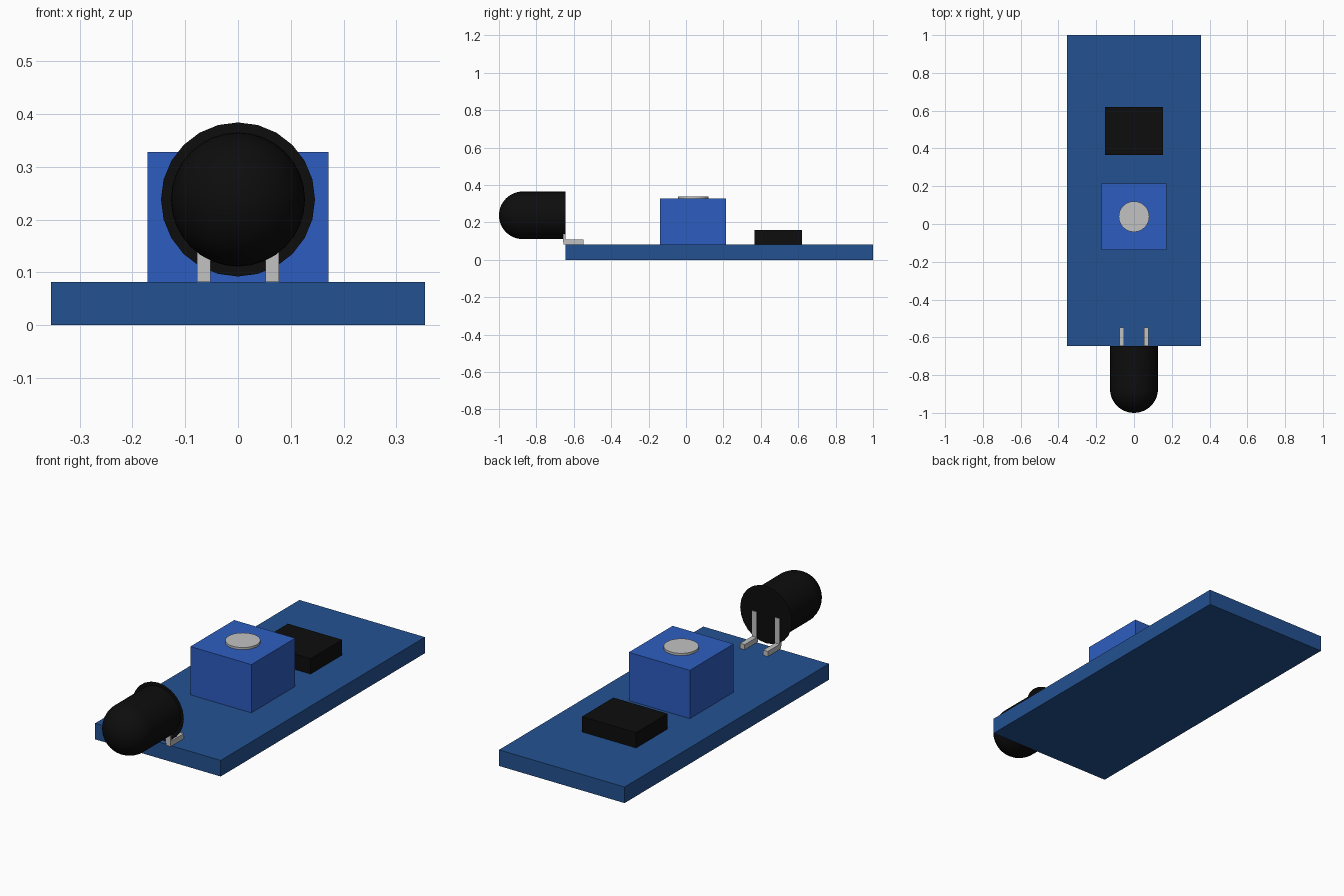
import bpy, bmesh, math
from mathutils import Matrix, Vector

if "Cube" in bpy.data.objects:
    bpy.data.objects.remove(bpy.data.objects["Cube"], do_unlink=True)


def material(name, rgb):
    m = bpy.data.materials.new(name)
    m.use_nodes = True
    m.diffuse_color = (*rgb, 1)
    bsdf = m.node_tree.nodes["Principled BSDF"]
    bsdf.inputs["Base Color"].default_value = (*rgb, 1)
    bsdf.inputs["Roughness"].default_value = 0.8
    return m


board_blue = material("board blue", (0.017, 0.085, 0.285))
bright_blue = material("bright blue", (0.027, 0.11, 0.53))
black = material("black", (0.004, 0.004, 0.004))
metal = material("light grey metal", (0.54, 0.54, 0.54))


def finish(name, bm, mat, smooth=False):
    bmesh.ops.recalc_face_normals(bm, faces=bm.faces)
    mesh = bpy.data.meshes.new(name)
    bm.to_mesh(mesh)
    bm.free()
    mesh.materials.append(mat)
    ob = bpy.data.objects.new(name, mesh)
    bpy.context.collection.objects.link(ob)
    if smooth:
        bpy.ops.object.select_all(action="DESELECT")
        ob.select_set(True)
        bpy.context.view_layer.objects.active = ob
        bpy.ops.object.shade_smooth_by_angle(angle=math.radians(40))
    return ob


def box(name, lo, hi, mat):
    lo, hi = Vector(lo), Vector(hi)
    bm = bmesh.new()
    bmesh.ops.create_cube(bm, size=1, matrix=Matrix.Translation((lo + hi) / 2)
                          @ Matrix.Diagonal((*(hi - lo), 1)))
    return finish(name, bm, mat)


# Circuit board and the parts standing on it
TOP = 0.082
EDGE = -0.645
box("circuit_board", (-0.354, EDGE, 0), (0.354, 1, TOP), board_blue)
box("adjuster_block", (-0.172, -0.138, TOP), (0.172, 0.215, 0.328), bright_blue)
box("chip", (-0.153, 0.366, TOP), (0.153, 0.62, 0.16), black)

# Round screw on the adjuster
bm = bmesh.new()
bmesh.ops.create_cone(bm, cap_ends=True, segments=32, radius1=0.081, radius2=0.081,
                      depth=0.012, matrix=Matrix.Translation((0, 0.039, 0.333)))
finish("adjuster_screw", bm, metal, True)

# Bulb: straight barrel with a domed nose, turned about the y axis
R, MID = 0.127, 0.238
NOSE = -1 + R
profile = [(R, EDGE)]
for i in range(13):
    a = math.pi / 2 * i / 12
    profile.append((R * math.cos(a), NOSE - R * math.sin(a)))
bm = bmesh.new()
verts = [bm.verts.new((r, y, MID)) for r, y in profile]
edges = [bm.edges.new(pair) for pair in zip(verts, verts[1:])]
bmesh.ops.spin(bm, geom=verts + edges, cent=(0, 0, MID), axis=(0, 1, 0),
               angle=math.tau, steps=32)
bmesh.ops.remove_doubles(bm, verts=bm.verts, dist=0.0005)
finish("bulb", bm, black, True)

# Paper-thin rim closing the back of the bulb
bm = bmesh.new()
bmesh.ops.create_circle(bm, cap_ends=True, segments=24, radius=0.146,
                        matrix=Matrix.Translation((0, EDGE, MID))
                        @ Matrix.Rotation(math.pi / 2, 4, "X"))
finish("bulb_rim", bm, black)

# Bent leads: an upright strip behind the bulb and a foot on the board
for side, x in (("right", -0.065), ("left", 0.065)):
    x0, x1 = x - 0.013, x + 0.013
    box(side + "_lead_upright", (x0, -0.657, 0.095), (x1, EDGE + 0.002, MID), metal)
    box(side + "_lead_foot", (x0, -0.655, TOP), (x1, -0.547, 0.108), metal)
